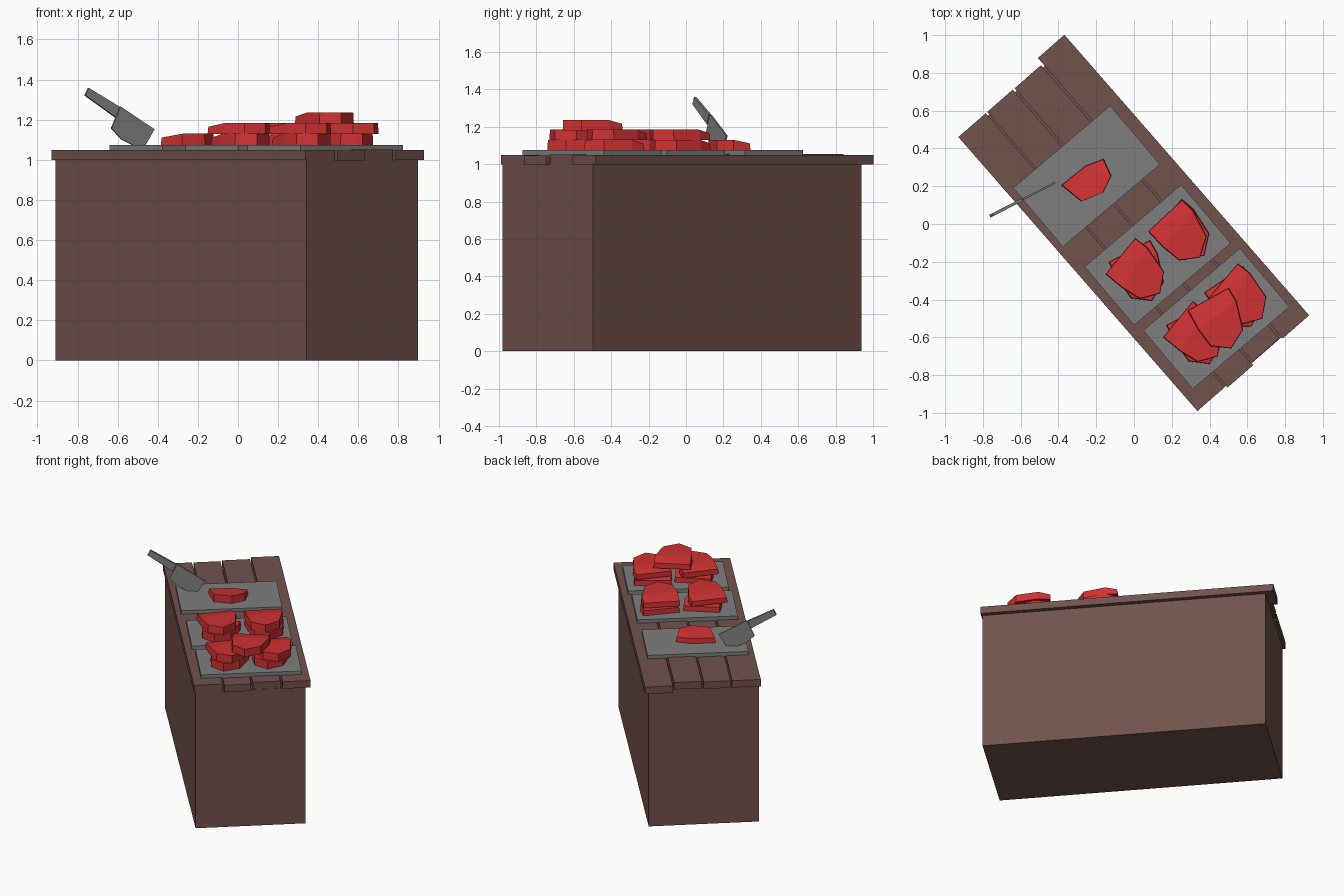
import bpy, bmesh, math
from mathutils import Matrix, Vector

if "Cube" in bpy.data.objects:
    bpy.data.objects.remove(bpy.data.objects["Cube"])

# Counter axes: long direction and short direction as seen from above
ANG = math.radians(-48.9)
TURN = Matrix.Rotation(ANG, 4, 'Z')


def material(name, rgb):
    m = bpy.data.materials.new(name)
    m.diffuse_color = (*rgb, 1)
    m.use_nodes = True
    m.node_tree.nodes["Principled BSDF"].inputs["Base Color"].default_value = m.diffuse_color
    return m


BROWN = material("brown_wood", (0.165, 0.084, 0.073))
GREY = material("grey_metal", (0.21, 0.21, 0.21))
RED = material("red_meat", (0.62, 0.03, 0.032))


def finish(name, bm, mat, matrix):
    bmesh.ops.recalc_face_normals(bm, faces=bm.faces)
    me = bpy.data.meshes.new(name)
    bm.to_mesh(me)
    bm.free()
    me.materials.append(mat)
    ob = bpy.data.objects.new(name, me)
    ob.matrix_world = matrix
    bpy.context.collection.objects.link(ob)
    return ob


def box(name, u, v, z, mat, yaw=0.0, tilt=0.0):
    """Box given by ranges along the counter axes, with a small own turn."""
    bm = bmesh.new()
    bmesh.ops.create_cube(bm, size=1)
    bmesh.ops.scale(bm, verts=bm.verts,
                    vec=(u[1] - u[0], v[1] - v[0], z[1] - z[0]))
    mid = Vector((sum(u) / 2, sum(v) / 2, sum(z) / 2))
    turn = Matrix.Rotation(math.radians(yaw), 4, 'Z') @ Matrix.Rotation(math.radians(tilt), 4, 'Y')
    return finish(name, bm, mat, TURN @ Matrix.Translation(mid) @ turn)


def prism(name, lower, upper, mat, matrix):
    """Solid between two matching rings of 3D points."""
    bm = bmesh.new()
    lo = [bm.verts.new(p) for p in lower]
    hi = [bm.verts.new(p) for p in upper]
    n = len(lo)
    for i in range(n):
        j = (i + 1) % n
        bm.faces.new((lo[i], lo[j], hi[j], hi[i]))
    caps = [bm.faces.new(lo[::-1]), bm.faces.new(hi)]
    bmesh.ops.triangulate(bm, faces=caps)
    return finish(name, bm, mat, matrix)


# Counter body
box("counter_body", (-0.94, 0.965), (-0.387, 0.35), (0, 1.0), BROWN)

# Four top planks, slightly uneven
planks = [(-0.958, 0.967, -0.398, -0.206, 0.0, 0.0),
          (-0.958, 0.978, -0.196, -0.016, -0.002, 0.1),
          (-0.957, 0.962, -0.004, 0.182, 0.003, 0.15),
          (-0.997, 0.974, 0.194, 0.381, 0.0, 0.0)]
for i, (u0, u1, v0, v1, dz, tilt) in enumerate(planks):
    box(f"top_plank_{i + 1}", (u0, u1), (v0, v1), (0.999 + dz, 1.05 + dz), BROWN, 0, tilt)

# Three serving slabs
slabs = [((-0.56, -0.152), (-0.36, 0.314)),
         ((0.003, 0.409), (-0.349, 0.322)),
         ((0.461, 0.867), (-0.337, 0.335))]
for i, (u, v) in enumerate(slabs):
    box(f"slab_{i + 1}", u, v, (1.045, 1.075), GREY, -0.8)

# Meat cut: straight lower edge on one side, faceted round on the other
CUT = [(0, -0.124), (0.115, -0.124), (0.225, -0.108), (0.288, -0.018),
       (0.23, 0.085), (0.08, 0.127), (0, 0.124)]
SMALL_CUT = [(0, -0.132), (0.128, -0.088), (0.15, 0.033), (0.0975, 0.119),
             (0, 0.132), (-0.02, 0.03)]


def meat(name, outline, x, y, z, deg):
    """x, y is the middle of the straight edge, deg its direction."""
    lower = [(a, b, 0) for a, b in outline]
    upper = [(a * 0.985 + 0.002, b * 0.97, 0.036 if a <= 0 else 0.055) for a, b in outline]
    m = Matrix.Translation((x, y, z)) @ Matrix.Rotation(math.radians(deg - 90), 4, 'Z')
    prism(name, lower, upper, RED, m)


L1, L2, L3 = 1.075, 1.129, 1.18
meat("meat_single", SMALL_CUT, -0.2725, 0.275, L1, 31.9)
for tag, dx, dy, twist in (("middle", 0, 0, 0), ("end", 0.305, -0.334, 7)):
    meat(f"meat_{tag}_left_lower", CUT, -0.025 + dx, -0.144 + dy, L1, 28)
    meat(f"meat_{tag}_left_upper", CUT, -0.0725 + dx, -0.17 + dy, L2, 50.4)
    meat(f"meat_{tag}_right_lower", CUT, 0.17 + dx, 0.04 + dy, L1, 48 - 2 * twist)
    meat(f"meat_{tag}_right_upper", CUT, 0.165 + dx, 0.045 + dy - twist * 0.002, L2, 43 + twist)
meat("meat_top", CUT, 0.3925, -0.398, L3, 28.7)

# Cleaver: profiles drawn in x and z, laid in an upright slanted plane
BLADE = [(-0.587, 1.266), (-0.418, 1.152), (-0.463, 1.073), (-0.51, 1.066),
         (-0.582, 1.102), (-0.632, 1.157)]
HANDLE = [(-0.746, 1.358), (-0.592, 1.264), (-0.612, 1.212), (-0.763, 1.321)]
SIDE = Vector((-0.458, 0.889, 0))
for name, prof, thick in (("cleaver_blade", BLADE, 0.010), ("cleaver_handle", HANDLE, 0.016)):
    pts = [Vector((x, 0.04 + (x + 0.765) * 0.515, z)) for x, z in prof]
    prism(name, [p - SIDE * thick / 2 for p in pts],
          [p + SIDE * thick / 2 for p in pts], GREY, Matrix.Identity(4))
